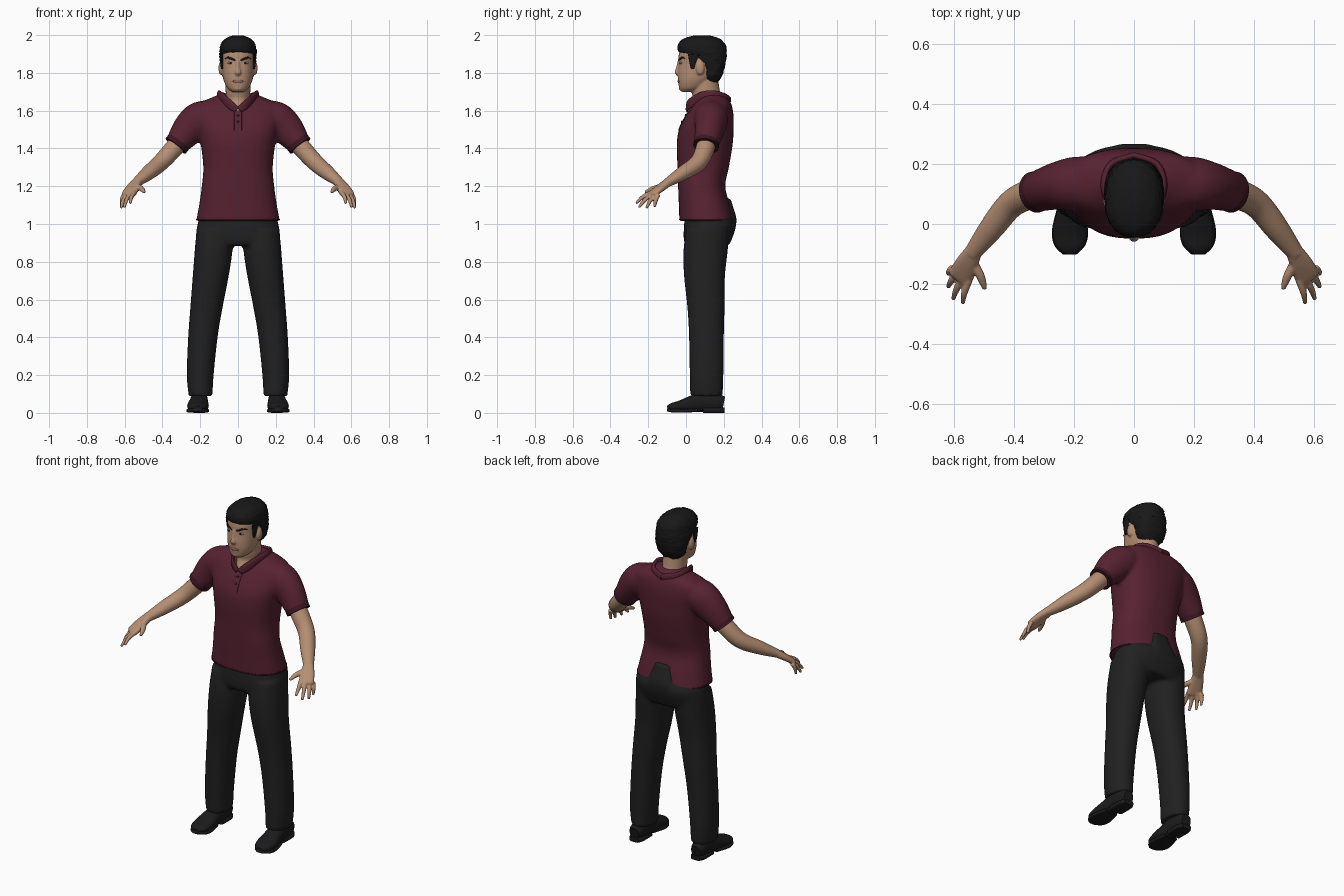
import bpy, bmesh, math, random
from mathutils import Vector

random.seed(4)
if "Cube" in bpy.data.objects:
    bpy.data.objects.remove(bpy.data.objects["Cube"])


def material(name, *rgb):
    m = bpy.data.materials.new(name)
    m.use_nodes = True
    m.diffuse_color = (*rgb, 1)
    bsdf = next(n for n in m.node_tree.nodes if n.type == "BSDF_PRINCIPLED")
    bsdf.inputs["Base Color"].default_value = (*rgb, 1)
    bsdf.inputs["Roughness"].default_value = 0.8
    return m


SKIN = material("skin", .46, .27, .17)
SHIRT = material("maroon cloth", .095, .016, .031)
TRIM = material("dark maroon trim", .045, .008, .016)
TROUSER = material("black trousers", .015, .015, .016)
LEATHER = material("black shoe leather", .011, .011, .012)
HAIR = material("black hair", .009, .009, .009)
WHITE = material("eye white", .5, .52, .53)
LIP = material("lip", .29, .13, .1)


def smooth_rings(rings, steps):
    """Catmull-Rom interpolation through rings of (x, y, z, ra, rb)."""
    out = []
    for i in range(len(rings) - 1):
        quad = [Vector(rings[min(max(i + k, 0), len(rings) - 1)]) for k in (-1, 0, 1, 2)]
        a, b, c, d = quad
        for s in range(steps):
            t = s / steps
            out.append((b * 2 + (c - a) * t + (a * 2 - b * 5 + c * 4 - d) * t * t
                        + (b * 3 - a - c * 3 + d) * t ** 3) * 0.5)
    out.append(Vector(rings[-1]))
    return out


def loft(bm, rings, level=False, mirror=False, power=2, sides=32, steps=5, jitter=0):
    """Skin superellipse rings, kept horizontal or set across the path."""
    pts = smooth_rings(rings, steps)
    for flip in ((1, -1) if mirror else (1,)):
        loops = []
        for i, p in enumerate(pts):
            centre = Vector(p[:3])
            u, v = Vector((1, 0, 0)), Vector((0, 1, 0))
            if not level:
                tangent = (Vector(pts[min(i + 1, len(pts) - 1)][:3])
                           - Vector(pts[max(i - 1, 0)][:3])).normalized()
                u = tangent.cross(Vector((0, 0, 1))).normalized()
                v = u.cross(tangent)
            loop = []
            for k in range(sides):
                a = math.tau * k / sides
                c, s = math.cos(a), math.sin(a)
                c = math.copysign(abs(c) ** (2 / power), c)
                s = math.copysign(abs(s) ** (2 / power), s)
                grow = random.uniform(-jitter, jitter)
                co = centre + u * c * (p[3] + grow) + v * s * (p[4] + grow)
                loop.append(bm.verts.new((co.x * flip, co.y, co.z)))
            loops.append(loop)
        for lo, hi in zip(loops, loops[1:]):
            for k in range(sides):
                n = (k + 1) % sides
                bm.faces.new((lo[k], lo[n], hi[n], hi[k]))
        bm.faces.new(loops[0][::-1])
        bm.faces.new(loops[-1])


def ball(x, y, z, rx, ry, rz):
    angles = [math.pi * (k + .3) / 8.6 - math.pi / 2 for k in range(9)]
    return [(x, y, z + rz * math.sin(a), rx * math.cos(a), ry * math.cos(a)) for a in angles]


def part(name, mat, *lofts, voxel=0, relax=4):
    """Each loft is (rings, options); voxel fuses them into one skin."""
    bm = bmesh.new()
    for rings, options in lofts:
        loft(bm, rings, **options)
    bmesh.ops.recalc_face_normals(bm, faces=bm.faces)
    mesh = bpy.data.meshes.new(name)
    bm.to_mesh(mesh)
    bm.free()
    mesh.materials.append(mat)
    ob = bpy.data.objects.new(name, mesh)
    bpy.context.collection.objects.link(ob)
    bpy.ops.object.select_all(action="DESELECT")
    ob.select_set(True)
    bpy.context.view_layer.objects.active = ob
    bpy.ops.object.shade_smooth_by_angle(angle=math.radians(50))
    if voxel:
        mod = ob.modifiers.new("fuse", "REMESH")
        mod.mode, mod.voxel_size, mod.use_smooth_shade = "VOXEL", voxel, True
        mod = ob.modifiers.new("relax", "SMOOTH")
        mod.factor, mod.iterations = 0.5, relax
    return ob


def front(ob, x, z):
    """Depth of the front surface of an object at x, z."""
    dg = bpy.context.evaluated_depsgraph_get()
    hit, co, _, _ = ob.evaluated_get(dg).ray_cast((x, -1, z), (0, 1, 0))
    return co.y if hit else 0


LEVEL = dict(level=True)
PAIR = dict(mirror=True)
LEVEL_PAIR = dict(level=True, mirror=True)


def stack(*rows):
    """Central horizontal rings from (z, front y, back y, half width)."""
    return [(0, (f + b) / 2, z, w, (b - f) / 2) for z, f, b, w in rows]


# Trousers: hips, legs and the seat showing at the back hem
hips = stack((.885, 0, .225, .2), (.92, -.012, .243, .222), (1, -.01, .265, .214),
             (1.06, 0, .235, .195))
leg = [(.12, .115, .97, .1, .115), (.13, .103, .85, .1, .117), (.145, .098, .72, .095, .108),
       (.168, .106, .55, .085, .098), (.186, .108, .4, .078, .092),
       (.2, .109, .2, .071, .089), (.198, .108, .09, .063, .086)]
seat = stack((.94, .12, .25, .1), (1.02, .12, .268, .085), (1.09, .12, .249, .066),
             (1.135, .12, .237, .05))
part("trousers", TROUSER, (hips, dict(level=True, power=2.3)),
     (leg, dict(level=True, mirror=True, power=2.2)),
     (seat, dict(level=True, power=4)), voxel=.01)

# Shoes with separate sole and heel
upper = [(.205, .2, .05, .03, .035), (.205, .17, .055, .042, .045), (.205, .1, .06, .045, .055),
         (.208, .04, .05, .05, .045), (.212, -.03, .036, .057, .03),
         (.214, -.075, .03, .047, .022), (.214, -.098, .025, .02, .012)]
part("shoes", LEATHER, (upper, dict(mirror=True, power=2.4)))
sole = [(.212, .06, .014, .042, .009), (.213, -.02, .012, .06, .011),
        (.214, -.07, .013, .052, .011), (.214, -.1, .017, .024, .009)]
heel = [(.205, .203, .014, .03, .014), (.205, .17, .014, .044, .014), (.205, .09, .014, .044, .014)]
part("shoe_soles", LEATHER, (sole, dict(mirror=True, power=4)), (heel, dict(mirror=True, power=4)))

# Shirt body and sleeves
torso = stack((1.015, -.035, .253, .222), (1.1, -.038, .232, .206), (1.2, -.042, .208, .192),
              (1.3, -.045, .227, .184), (1.42, -.049, .247, .197), (1.5, -.037, .252, .215),
              (1.57, -.002, .252, .232), (1.63, .038, .242, .225), (1.665, .07, .222, .15),
              (1.69, .09, .19, .09))
sleeve = [(.13, .14, 1.59, .085, .07), (.2, .133, 1.555, .09, .095),
          (.262, .125, 1.5, .078, .088), (.325, .107, 1.42, .067, .063)]
shirt = part("shirt", SHIRT, (torso, dict(level=True, power=2.4)), (sleeve, PAIR), voxel=.01)
cuff = [(.314, .11, 1.434, .068, .067), (.33, .106, 1.413, .069, .066)]
part("sleeve_cuffs", TRIM, (cuff, PAIR))
hem = stack((1.02, -.036, .25, .222), (1.027, -.036, .25, .222))
part("hem_stitch", TRIM, (hem, dict(level=True, power=2.4)))

# Collar and buttoned placket
collar = [(.008, .005, 1.605, .007, .016), (.045, .018, 1.635, .009, .024),
          (.085, .075, 1.672, .01, .024), (.1, .135, 1.685, .011, .023),
          (.075, .2, 1.672, .011, .022), (0, .228, 1.655, .011, .022)]
part("collar", SHIRT, (collar, PAIR))
placket = [(0, front(shirt, 0, z), z, .02, .004) for z in (1.495, 1.53, 1.565, 1.6)]
part("placket", SHIRT, (placket, dict(level=True, power=5)))
buttons = [(ball(0, front(shirt, 0, z) - .003, z, .007, .005, .007), LEVEL) for z in (1.575, 1.54)]
part("buttons", TRIM, *buttons)

# Arms, palms, fingers and thumbs
arm = [(.29, .115, 1.46, .05, .05), (.345, .1, 1.395, .05, .049), (.41, .065, 1.325, .046, .045),
       (.475, -.015, 1.27, .041, .038), (.54, -.1, 1.218, .028, .023)]
palm = [(.53, -.085, 1.228, .027, .022), (.555, -.13, 1.195, .037, .02),
        (.577, -.175, 1.16, .042, .016), (.583, -.185, 1.15, .036, .011)]
thumb = [(.543, -.115, 1.205, .015, .014), (.515, -.165, 1.19, .015, .014),
         (.503, -.195, 1.178, .012, .011), (.496, -.217, 1.168, .007, .007)]
digits = [thumb]
tips = [(.57, -.264, 1.11), (.602, -.25, 1.088), (.619, -.21, 1.083), (.616, -.166, 1.09)]
for k, tip in enumerate(tips):
    base = Vector((.549, -.188, 1.165)).lerp(Vector((.604, -.146, 1.155)), k / 3)
    bend = base.lerp(Vector(tip), .5) + Vector((.005, -.003, .005))
    digits.append([(*base, .012, .012), (*bend, .011, .011), (*tip, .007, .007)])
part("arms_and_hands", SKIN, (arm, PAIR), (palm, dict(mirror=True, power=2.5)),
     *[(d, PAIR) for d in digits], voxel=.0045, relax=2)

# Head, neck, nose, chin and ears
skull = stack((1.7, -.026, .05, .032), (1.72, -.036, .09, .057), (1.76, -.042, .14, .076),
              (1.8, -.043, .18, .084), (1.85, -.039, .2, .088), (1.9, -.038, .205, .089),
              (1.95, -.02, .19, .077), (1.98, .02, .15, .045))
neck = stack((1.56, .02, .2, .05), (1.61, .015, .19, .06), (1.66, .036, .19, .064),
             (1.7, .03, .18, .065), (1.77, .03, .17, .066))
nose = [(0, -.036, 1.868, .008, .008), (0, -.04, 1.83, .01, .012),
        (0, -.044, 1.802, .017, .016), (0, -.04, 1.786, .013, .008)]
head = part("head", SKIN, (skull, dict(level=True, power=2.2)), (neck, LEVEL), (nose, LEVEL),
            (ball(0, -.016, 1.718, .03, .022, .016), LEVEL),
            (ball(.092, .075, 1.825, .011, .022, .036), LEVEL_PAIR), voxel=.005, relax=2)

# Face details laid on the head
y = front(head, .04, 1.855)
part("eyes", WHITE, (ball(.04, y + .002, 1.853, .016, .006, .006), LEVEL_PAIR))
part("irises", HAIR, (ball(.039, y - .003, 1.853, .006, .003, .006), LEVEL_PAIR))
brow = [(x, front(head, x, z), z, .003, r) for x, z, r in
        ((.014, 1.867, .004), (.035, 1.875, .006), (.053, 1.881, .005), (.066, 1.876, .002))]
part("eyebrows", HAIR, (brow, PAIR))
mouth = [(x, front(head, x, 1.755) + .001, 1.755, .004, r) for x, r in
         ((0, .009), (.014, .008), (.03, .002))]
part("lips", LIP, (mouth, PAIR))

# Hair cap with a rough surface and short sideburns
cap = stack((1.745, .1, .165, .045), (1.78, .08, .188, .08), (1.83, .07, .205, .092),
            (1.865, .03, .212, .096), (1.89, 0, .215, .098), (1.915, -.04, .215, .098),
            (1.95, -.042, .208, .092), (1.98, -.015, .18, .068), (1.997, .04, .13, .03))
burn = [(.083, .035, 1.82, .006, .008), (.086, .035, 1.85, .008, .016), (.087, .04, 1.9, .009, .03)]
part("hair", HAIR, (cap, dict(level=True, power=2.2, sides=48, jitter=.003)), (burn, LEVEL_PAIR))
